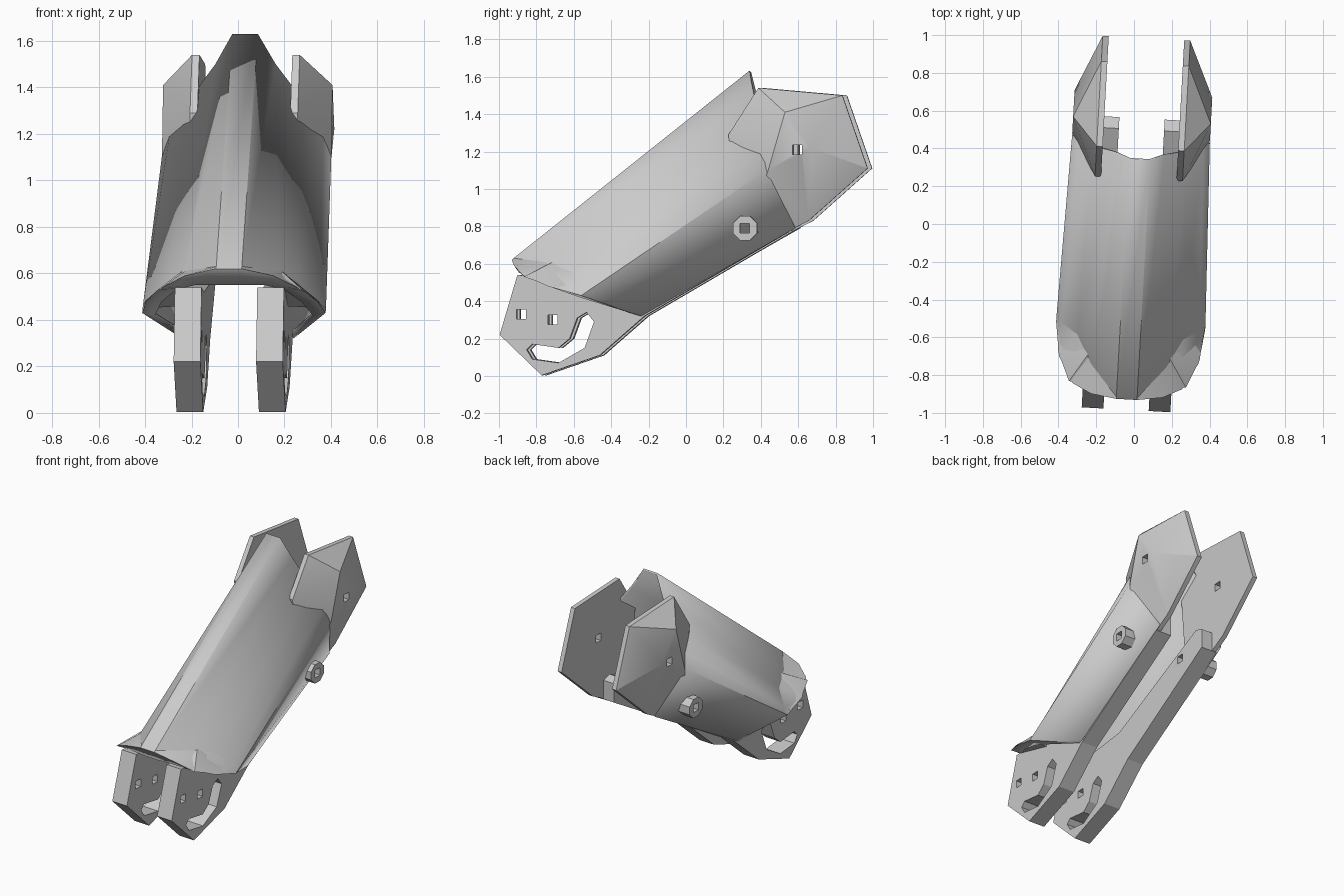
import bpy, bmesh, math
from mathutils import Matrix, Vector

cube = bpy.data.objects.get("Cube")
if cube:
    bpy.data.objects.remove(cube)

mat = bpy.data.materials.new("plain_grey")
mat.use_nodes = True
grey = (0.6, 0.6, 0.6, 1)
mat.diffuse_color = grey
mat.node_tree.nodes["Principled BSDF"].inputs["Base Color"].default_value = grey

# The whole part is yawed slightly about the vertical axis
YAW = Matrix.Translation((0.012, 0, 0)) @ Matrix.Rotation(-0.055, 4, "Z")


def finish(name, bm, smooth=0):
    bmesh.ops.recalc_face_normals(bm, faces=bm.faces)
    bm.transform(YAW)
    mesh = bpy.data.meshes.new(name)
    bm.to_mesh(mesh)
    bm.free()
    mesh.materials.append(mat)
    ob = bpy.data.objects.new(name, mesh)
    bpy.context.collection.objects.link(ob)
    if smooth:
        bpy.ops.object.select_all(action="DESELECT")
        ob.select_set(True)
        bpy.context.view_layer.objects.active = ob
        bpy.ops.object.shade_smooth_by_angle(angle=math.radians(smooth))
    return ob


def prism(name, outline, x0, x1):
    """Extrude a side outline of (y, z) points from x0 to x1."""
    bm = bmesh.new()
    face = bm.faces.new([bm.verts.new((x0, y, z)) for y, z in outline])
    new = bmesh.ops.extrude_face_region(bm, geom=[face])["geom"]
    bmesh.ops.translate(bm, vec=(x1 - x0, 0, 0),
                        verts=[v for v in new if isinstance(v, bmesh.types.BMVert)])
    return finish(name, bm)


def hull(name, points, side, smooth=0):
    bm = bmesh.new()
    for x, y, z in points:
        bm.verts.new((side * x, y, z))
    res = bmesh.ops.convex_hull(bm, input=bm.verts)
    loose = {g for g in res["geom_interior"] if isinstance(g, bmesh.types.BMVert)}
    bmesh.ops.delete(bm, geom=list(loose), context="VERTS")
    return finish(name, bm, smooth)


def ngon(y, z, r, n):
    return [(y + r * math.cos(math.tau * (i + 0.5) / n),
             z + r * math.sin(math.tau * (i + 0.5) / n)) for i in range(n)]


def cutter(name, outline):
    ob = prism(name, outline, -0.7, 0.7)
    ob.hide_render = True
    ob.hide_viewport = True
    ob.display_type = "WIRE"
    return ob


def cut(ob, *tools):
    for tool in tools:
        mod = ob.modifiers.new(tool.name, "BOOLEAN")
        mod.object = tool
        mod.operation = "DIFFERENCE"
        mod.solver = "EXACT"


# Hollow cover: half sections from ridge to lower edge, lofted front to back
lip = [(.055, -.89, .55), (.15, -.88, .55), (.23, -.84, .53), (.3, -.72, .48),
       (.34, -.55, .42), (.23, -.22, .34)]
rim = [(.055, -.93, .62), (.19, -.91, .59), (.29, -.86, .54), (.37, -.72, .48),
       (.395, -.54, .43), (.24, -.23, .32)]
edge = [(.055, -.92, .63), (.2, -.75, .61), (.28, -.6, .56), (.37, -.54, .47),
        (.395, -.51, .45), (.24, -.21, .33)]
back = [(.055, .34, 1.63), (.13, .37, 1.5), (.25, .4, 1.34), (.33, .43, 1.2),
        (.365, .45, 1.1), (.24, .6, .79)]
bm = bmesh.new()
rows = []
for section in (lip, rim, edge, back):
    full = [(-x, y, z) for x, y, z in reversed(section)] + section
    rows.append([bm.verts.new(p) for p in full])
for a, b in zip(rows, rows[1:]):
    for i in range(len(a) - 1):
        bm.faces.new((a[i], a[i + 1], b[i + 1], b[i]))
cover = finish("cover", bm, 25)
wall = cover.modifiers.new("wall", "SOLIDIFY")
wall.thickness = 0.012
wall.offset = -1

# Hole cutters
slot = cutter("slot_cutter", [(-.84, .14), (-.81, .17), (-.67, .15), (-.61, .2), (-.57, .31),
                              (-.52, .34), (-.48, .29), (-.53, .15), (-.67, .07), (-.81, .09)])
holes = [cutter("hole_cutter", ngon(y, z, 0.036, 4))
         for y, z in ((-.87, .33), (-.7, .3), (.335, .79), (.615, 1.21))]

leg_outline = [(-.985, .22), (-.89, .54), (-.68, .52), (-.3, .55), (.5, .92), (.56, .9),
               (.56, .77), (-.21, .32), (-.45, .11), (-.76, .003)]
# Back cheek: flat inner wall with a bulging outer side
inner = [(.4, 1.54), (.24, 1.29), (.85, 1.5), (.985, 1.11), (.67, .83), (.3, .64)]
cheek = [(x, y, z) for x in (.2, .232) for y, z in inner]
cheek += [(.365, .46, 1.1), (.365, .55, 1.41), (.365, .69, 1.22)]
# Front lobe: thin ear resting against the cover
lobe = [(.215, -.86, .54), (.215, -.7, .61), (.225, -.61, .58), (.215, -.58, .46),
        (.31, -.85, .53), (.375, -.7, .48), (.385, -.57, .45)]

for side, label in ((1, "left"), (-1, "right")):
    leg = prism(label + "_leg", leg_outline, side * .12, side * .235)
    cut(leg, slot, *holes[:3])
    plate = hull(label + "_cheek", cheek, side, 25)
    cut(plate, holes[3])
    hull(label + "_lobe", lobe, side, 25)
    boss = prism(label + "_boss", ngon(.335, .79, .07, 8), side * .22, side * .355)
    cut(boss, holes[2])
